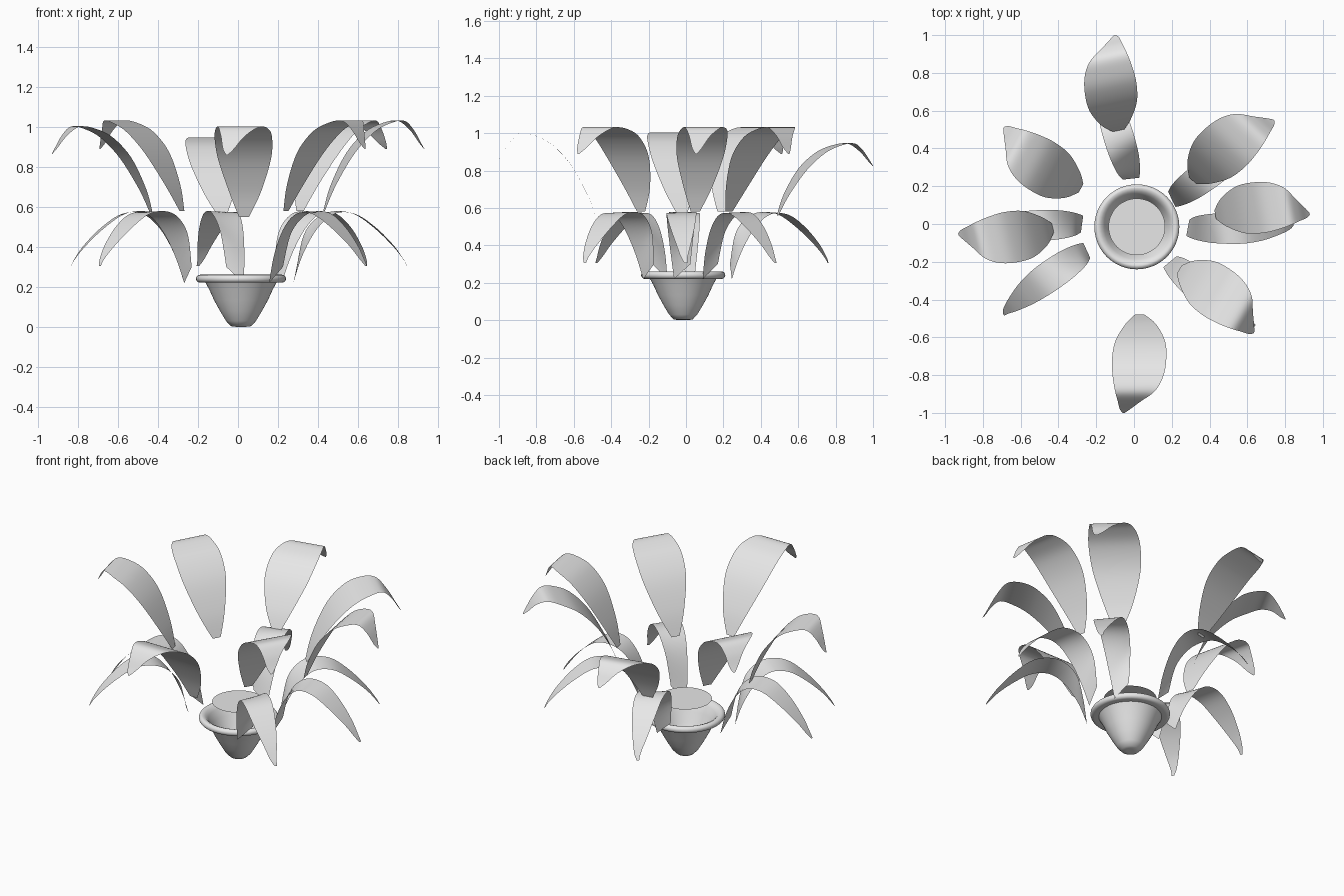
import bpy, bmesh, math
from mathutils import Vector

cube = bpy.data.objects.get("Cube")
if cube:
    bpy.data.objects.remove(cube)

grey = bpy.data.materials.new("light_grey")
grey.use_nodes = True
grey.diffuse_color = (0.8, 0.8, 0.8, 1)
grey.node_tree.nodes["Principled BSDF"].inputs["Base Color"].default_value = (0.8, 0.8, 0.8, 1)

CENTRE = Vector((0.015, -0.015, 0))


def finish(name, bm, angle=60):
    mesh = bpy.data.meshes.new(name)
    bm.to_mesh(mesh)
    bm.free()
    obj = bpy.data.objects.new(name, mesh)
    bpy.context.collection.objects.link(obj)
    mesh.materials.append(grey)
    bpy.ops.object.select_all(action='DESELECT')
    bpy.context.view_layer.objects.active = obj
    obj.select_set(True)
    bpy.ops.object.shade_smooth_by_angle(angle=math.radians(angle))
    return obj


def smooth_rows(rows, steps=5):
    """Catmull-Rom through the rows of a leaf section table."""
    out = []
    for i in range(len(rows) - 1):
        p0, p1, p2, p3 = (Vector(rows[min(max(j, 0), len(rows) - 1)]) for j in range(i - 1, i + 3))
        for s in range(steps):
            t = s / steps
            out.append(0.5 * (2 * p1 + (p2 - p0) * t + (2 * p0 - 5 * p1 + 4 * p2 - p3) * t * t
                              + (3 * p1 - p0 - 3 * p2 + p3) * t ** 3))
    return out + [Vector(rows[-1])]


def leaf(name, rows, base, tip, z0, z_scale=1.0, columns=6):
    """Sheet whose rows are (right edge, left edge), each edge = out, side, up."""
    first, last = Vector(rows[0]), Vector(rows[-1])
    start = Vector(((first[0] + first[3]) / 2, (first[1] + first[4]) / 2))
    end = Vector(((last[0] + last[3]) / 2, (last[1] + last[4]) / 2))
    chord, goal = end - start, Vector(tip) - Vector(base)
    turn = math.atan2(goal.y, goal.x) - math.atan2(chord.y, chord.x)
    size = goal.length / chord.length
    c, s = math.cos(turn) * size, math.sin(turn) * size
    bm = bmesh.new()
    previous = None
    for row in smooth_rows(rows):
        right, left = Vector(row[0:3]), Vector(row[3:6])
        line = []
        for k in range(columns + 1):
            p = right.lerp(left, k / columns)
            u, v = p.x - start.x, p.y - start.y
            line.append(bm.verts.new((base[0] + c * u - s * v, base[1] + s * u + c * v,
                                      z0 + p.z * z_scale)))
        if previous:
            for k in range(columns):
                bm.faces.new((previous[k], line[k], line[k + 1], previous[k + 1]))
        previous = line
    return finish(name, bm, 80)


# Pot: turned double-walled bowl with a rolled rim
outer = [(0, 0.004), (0.02, 0), (0.05, 0.004), (0.075, 0.03), (0.105, 0.08), (0.135, 0.135),
         (0.16, 0.19), (0.178, 0.222)]
rim = [(0.204 + 0.021 * math.sin(a), 0.241 - 0.02 * math.cos(a))
       for a in (math.pi * i / 10 for i in range(11))]
inner = [(0.188, 0.254), (0.172, 0.235), (0.15, 0.19), (0.125, 0.135), (0.095, 0.08), (0.06, 0.035), (0, 0.02)]
profile = outer + rim + inner
bm = bmesh.new()
verts = [bm.verts.new((r, 0, z)) for r, z in profile]
edges = [bm.edges.new(pair) for pair in zip(verts, verts[1:])]
bmesh.ops.spin(bm, geom=verts + edges, cent=(0, 0, 0), axis=(0, 0, 1),
               angle=math.tau, steps=48, use_duplicate=False)
bmesh.ops.remove_doubles(bm, verts=bm.verts, dist=0.0005)
bmesh.ops.recalc_face_normals(bm, faces=bm.faces)
finish("pot", bm).location = CENTRE

# Soil: thin disc above the rim
bm = bmesh.new()
bmesh.ops.create_circle(bm, cap_ends=True, segments=48, radius=0.15)
finish("soil_disc", bm).location = CENTRE + Vector((0, 0, 0.34))

# Upper leaves: broad level blades, tips bent down
upper = [(u, r, z, u, l, z) for u, z, r, l in (
    (0, 0, 0.005, 0.055), (0.05, 0.13, -0.045, 0.115), (0.14, 0.29, -0.098, 0.162),
    (0.24, 0.395, -0.115, 0.167), (0.33, 0.44, -0.11, 0.148), (0.4, 0.45, -0.098, 0.105),
    (0.45, 0.405, -0.085, 0.035), (0.49, 0.34, -0.075, -0.02), (0.51, 0.31, -0.06, -0.05))]
for name, base, tip, z0, z_scale in (
        ("front", (0.03, -0.48), (-0.055, -1.0), 0.55, 1),
        ("front_left", (0.24, -0.24), (0.635, -0.575), 0.58, 1),
        ("left", (0.43, 0.05), (0.93, 0.055), 0.58, 1),
        ("back_left", (0.31, 0.23), (0.74, 0.55), 0.58, 1),
        ("back", (-0.08, 0.49), (-0.1, 1.0), 0.56, 0.855),
        ("back_right", (-0.28, 0.19), (-0.69, 0.51), 0.58, 1),
        ("right", (-0.43, -0.02), (-0.93, -0.055), 0.56, 0.98)):
    leaf("upper_leaf_" + name, upper, base, tip, z0, z_scale)

# Lower leaves: narrow arched blades, banked at the stalk end
lower = [
    (0.0, -0.045, 0.0, 0.02, 0.04, 0.08), (0.045, -0.065, 0.14, 0.055, 0.055, 0.24),
    (0.115, -0.083, 0.27, 0.12, 0.064, 0.325), (0.2, -0.093, 0.345, 0.2, 0.066, 0.358),
    (0.3, -0.096, 0.345, 0.3, 0.06, 0.345), (0.4, -0.083, 0.28, 0.4, 0.046, 0.275),
    (0.49, -0.055, 0.19, 0.49, 0.023, 0.185), (0.54, -0.032, 0.12, 0.54, 0.005, 0.12),
    (0.56, -0.012, 0.085, 0.56, 0.002, 0.085)]
for name, base, tip in (
        ("front_left", (0.19, -0.2), (0.64, -0.54)),
        ("left", (0.285, -0.02), (0.845, 0.0)),
        ("back_left", (0.2, 0.13), (0.64, 0.48)),
        ("back", (-0.015, 0.24), (-0.2, 0.76)),
        ("right", (-0.275, 0.0), (-0.835, -0.05)),
        ("front_right", (-0.25, -0.14), (-0.69, -0.48))):
    leaf("lower_leaf_" + name, lower, base, tip, 0.22)
